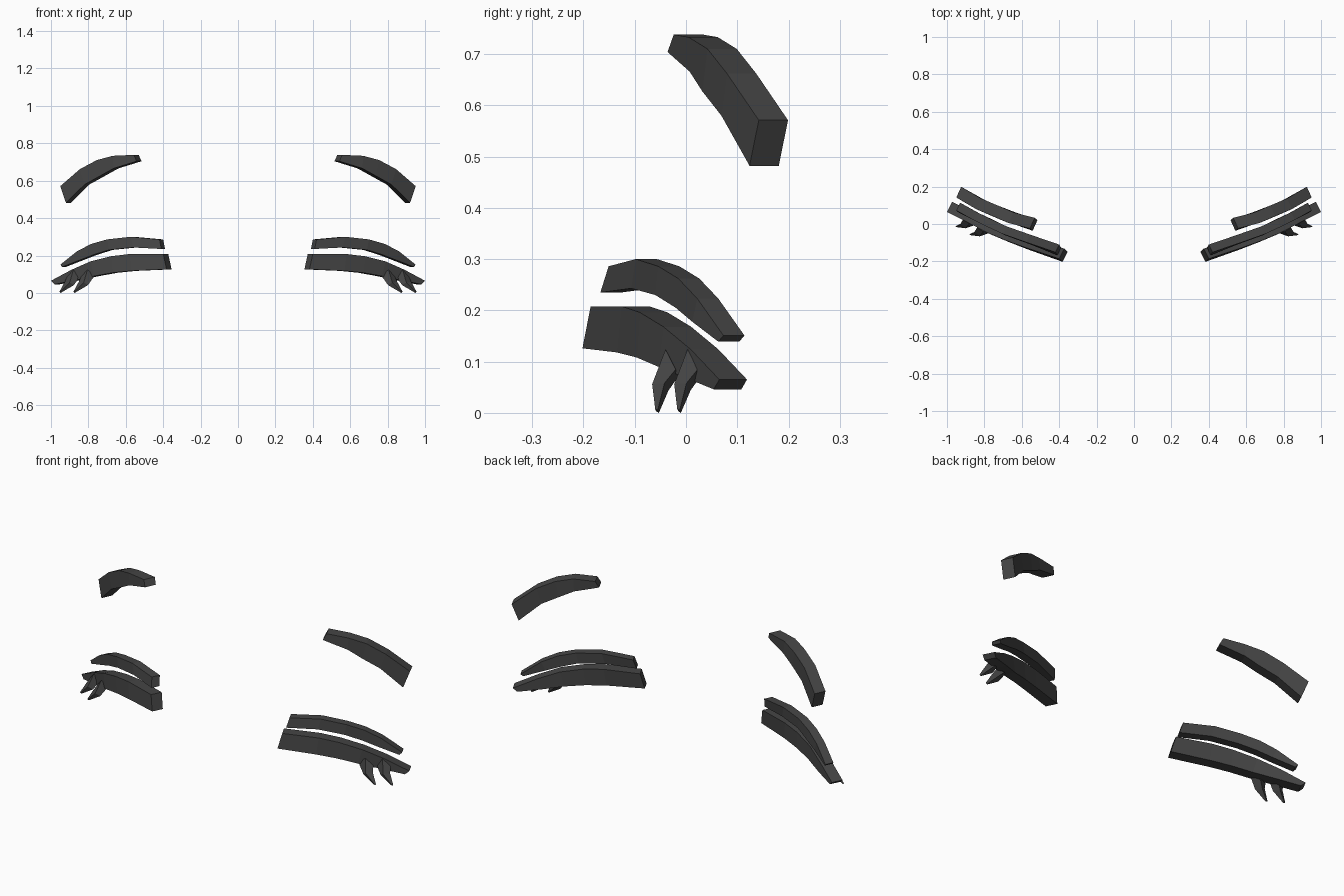
import bpy, bmesh
from mathutils import Vector

if "Cube" in bpy.data.objects:
    bpy.data.objects.remove(bpy.data.objects["Cube"])


def loft(name, ring_sets):
    """Skin each list of four-sided rings with flat faces, cap it, mirror in x."""
    bm = bmesh.new()
    for rings in ring_sets:
        loops = [[bm.verts.new(p) for p in r] for r in rings]
        for a, b in zip(loops, loops[1:]):
            for i in range(4):
                j = (i + 1) % 4
                bm.faces.new((a[i], a[j], b[j], b[i]))
        bm.faces.new(loops[0][::-1])
        bm.faces.new(loops[-1])
    bmesh.ops.recalc_face_normals(bm, faces=bm.faces)
    me = bpy.data.meshes.new(name)
    bm.to_mesh(me)
    bm.free()
    ob = bpy.data.objects.new(name, me)
    bpy.context.collection.objects.link(ob)
    mirror = ob.modifiers.new("mirror", 'MIRROR')
    mirror.use_clip = False
    mirror.use_mirror_merge = False
    mat = bpy.data.materials.get("charcoal") or bpy.data.materials.new("charcoal")
    mat.diffuse_color = (0.06, 0.06, 0.06, 1)
    mat.use_nodes = True
    mat.node_tree.nodes["Principled BSDF"].inputs["Base Color"].default_value = mat.diffuse_color
    me.materials.append(mat)
    return ob


def band(name, top, bottom, depth):
    """Curved strip from its front top and front bottom edges."""
    d = Vector(depth)
    rings = [[Vector(t), Vector(b), Vector(b) + d, Vector(t) + d]
             for t, b in zip(top, bottom)]
    return loft(name, [rings])


# eyebrows
band("eyebrow",
     [(.557, -.024, .738), (.67, .005, .733), (.755, .042, .71),
      (.845, .08, .662), (.95, .142, .571)],
     [(.542, -.036, .704), (.665, .007, .666), (.735, .032, .627),
      (.82, .069, .58), (.92, .124, .482)],
     (-.026, .057, 0))

# thin upper eyelid creases
band("eyelid_crease",
     [(.42, -.151, .286), (.575, -.098, .30), (.70, -.054, .286),
      (.785, -.015, .262), (.86, .022, .223), (.95, .073, .151)],
     [(.41, -.167, .235), (.56, -.107, .243), (.69, -.06, .23),
      (.77, -.02, .205), (.84, .012, .178), (.94, .063, .139)],
     (-.02, .041, 0))

# thick lash lines
band("lash_line",
     [(.40, -.186, .208), (.58, -.126, .208), (.68, -.09, .196),
      (.79, -.044, .168), (.89, .009, .124), (1.0, .065, .065)],
     [(.382, -.202, .126), (.57, -.135, .118), (.67, -.096, .108),
      (.77, -.054, .09), (.87, .0, .068), (.98, .054, .046)],
     (-.027, .054, 0))

# two pointed lashes under each outer corner
lash = [[(.765, -.045, .095), (.805, -.040, .124), (.84, -.02, .085), (.80, -.012, .075)],
        [(.802, -.054, .042), (.825, -.066, .056), (.852, -.042, .058), (.832, -.034, .044)],
        [(.868, -.058, .003), (.873, -.060, .007), (.880, -.055, .006), (.875, -.053, 0)]]
shifts = [Vector((0, 0, 0)), Vector((.075, .043, 0))]
loft("lashes", [[[Vector(p) + s for p in r] for r in lash] for s in shifts])
